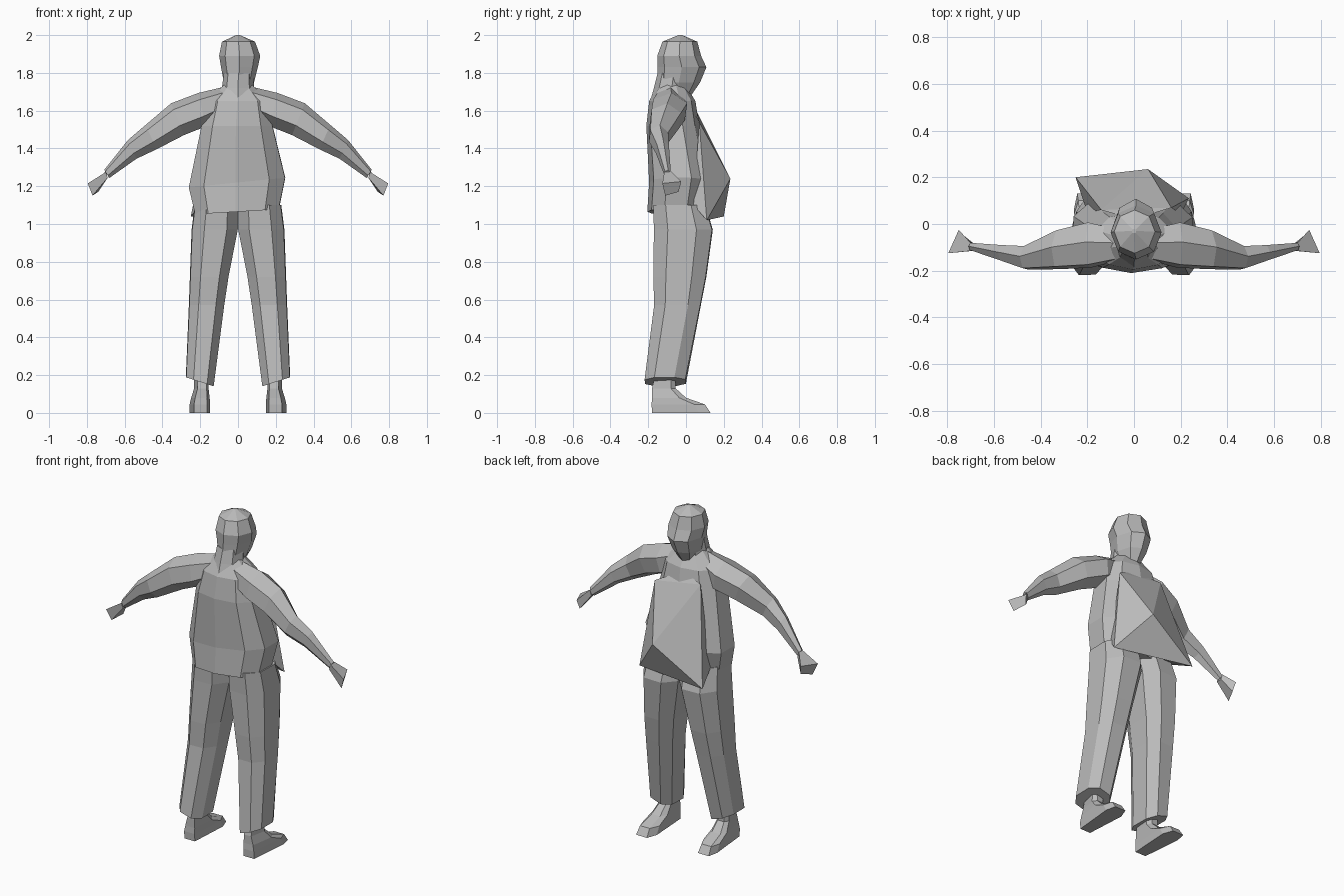
import bpy, bmesh, math

grey = bpy.data.materials.new("plain_grey")
grey.diffuse_color = (0.5, 0.5, 0.5, 1)


def make(name, verts, faces):
    me = bpy.data.meshes.new(name)
    bm = bmesh.new()
    vs = [bm.verts.new(v) for v in verts]
    for f in faces:
        bm.faces.new([vs[i] for i in f])
    bmesh.ops.recalc_face_normals(bm, faces=bm.faces)
    bm.to_mesh(me)
    bm.free()
    me.materials.append(grey)
    ob = bpy.data.objects.new(name, me)
    bpy.context.collection.objects.link(ob)
    return ob


def loft(name, rings):
    """Skin a stack of equal rings and cap both ends."""
    n = len(rings[0])
    verts = [p for r in rings for p in r]
    faces = [(k * n + i, k * n + (i + 1) % n, (k + 1) * n + (i + 1) % n, (k + 1) * n + i)
             for k in range(len(rings) - 1) for i in range(n)]
    last = (len(rings) - 1) * n
    faces += [tuple(range(n)), tuple(range(last, last + n))]
    return make(name, verts, faces)


def oval(z, x0, x1, y0, y1, n=8, turn=0.0, slope=0.0, power=1.0):
    """Horizontal ring filling the given x and y limits; slope tilts it along x."""
    pts = []
    for i in range(n):
        a = 2 * math.pi * i / n + turn
        c, s = math.cos(a), math.sin(a)
        c = math.copysign(abs(c) ** power, c)
        s = math.copysign(abs(s) ** power, s)
        x = (x0 + x1) / 2 + c * (x1 - x0) / 2
        pts.append((x, (y0 + y1) / 2 + s * (y1 - y0) / 2, z + slope * x))
    return pts


# head and neck
loft("head", [
    oval(1.685, -0.045, 0.05, -0.10, 0.03),
    oval(1.75, -0.075, 0.085, -0.15, 0.075),
    oval(1.83, -0.09, 0.105, -0.152, 0.108),
    oval(1.89, -0.10, 0.118, -0.152, 0.08),
    oval(1.965, -0.085, 0.09, -0.125, 0.06),
    oval(2.0, -0.01, 0.01, -0.04, -0.02)])
loft("neck", [
    oval(1.63, -0.11, 0.11, -0.195, 0.03),
    oval(1.72, -0.085, 0.085, -0.17, 0.02),
    oval(1.80, -0.075, 0.08, -0.15, 0.02)])

# shirt body
loft("shirt_body", [
    oval(1.065, -0.235, 0.225, -0.205, 0.10, 10, 0.3, 0.06, 0.8),
    oval(1.22, -0.27, 0.26, -0.195, 0.13, 10, 0.3, 0.1, 0.8),
    oval(1.52, -0.20, 0.19, -0.21, 0.07, 10, 0.3, 0, 0.8),
    oval(1.65, -0.17, 0.17, -0.195, 0.05, 10, 0.3, 0, 0.9),
    oval(1.735, -0.08, 0.08, -0.15, 0.0, 10, 0.3)])

# loose front of the shirt hanging over the belly
make("shirt_front",
     [(0.16, 0.07, 1.54), (-0.14, 0.06, 1.59), (-0.25, 0.20, 1.04),
      (0.06, 0.235, 1.24), (0.235, 0.11, 1.02), (0.0, 0.02, 1.62),
      (-0.20, 0.05, 1.10), (0.20, 0.04, 1.10)],
     [(0, 1, 3), (1, 2, 3), (0, 3, 4), (3, 2, 4), (0, 5, 1),
      (1, 6, 2), (0, 4, 7), (2, 6, 7, 4)])

# each arm section: x, y, z, half depth, half height, lean
ARM = [(0.06, -0.09, 1.655, 0.07, 0.075, 0),
       (0.19, -0.09, 1.605, 0.105, 0.09, 0.2),
       (0.32, -0.11, 1.555, 0.09, 0.085, 0.4),
       (0.46, -0.145, 1.46, 0.055, 0.065, 0.45),
       (0.56, -0.125, 1.395, 0.038, 0.05, 0.45),
       (0.695, -0.097, 1.265, 0.018, 0.022, 0.6)]

for side, word in ((-1, "left"), (1, "right")):
    # sleeves and forearms
    rings = []
    for x, y, z, ry, rz, lean in ARM:
        ring = []
        for i in range(6):
            a = math.pi * i / 3 + 0.4
            dz = rz * math.sin(a)
            ring.append((side * (x + lean * dz), y + ry * math.cos(a), z + dz))
        rings.append(ring)
    loft(word + "_arm", rings)

    # hand flaring out from the wrist
    loft(word + "_hand", [
        [(side * x, y, z) for x, y, z in ring] for ring in (
            [(0.70, -0.115, 1.275), (0.70, -0.08, 1.28), (0.69, -0.08, 1.245), (0.69, -0.115, 1.245)],
            [(0.795, -0.125, 1.215), (0.75, -0.025, 1.225), (0.74, -0.04, 1.17), (0.77, -0.11, 1.15)])])

    # trouser leg, inner edge meeting the other leg at the centre
    legs = [oval(z, x0, x1, y0, y1, 8, 0.35, slope, 0.8) for z, x0, x1, y0, y1, slope in (
        (0.10, 0.125, 0.28, -0.225, 0.005, 0.32),
        (0.57, 0.068, 0.265, -0.175, 0.085, 0),
        (0.72, 0.045, 0.26, -0.18, 0.115, 0),
        (0.97, -0.005, 0.252, -0.178, 0.15, 0),
        (1.10, -0.005, 0.235, -0.18, 0.11, 0))]
    loft(word + "_trouser_leg", [[(side * x, y, z) for x, y, z in r] for r in legs])

    # foot: sole outline rising to the ankle
    foot = []
    for z, heel, toe, mid, hw, tw in ((0.0, -0.18, 0.13, 0.198, 0.05, 0.045),
                                      (0.045, -0.182, 0.10, 0.198, 0.05, 0.04),
                                      (0.08, -0.18, 0.0, 0.195, 0.045, 0.035),
                                      (0.13, -0.18, -0.055, 0.19, 0.034, 0.026),
                                      (0.26, -0.15, -0.06, 0.19, 0.034, 0.026)):
        ball = toe - 0.2 * (toe - heel)
        foot.append([(side * (mid + dx), y, z) for dx, y in (
            (-hw * 0.7, heel), (hw * 0.7, heel), (hw + 0.008, ball),
            (tw, toe), (-tw * 0.6, toe), (-hw, ball))])
    loft(word + "_foot", foot)
